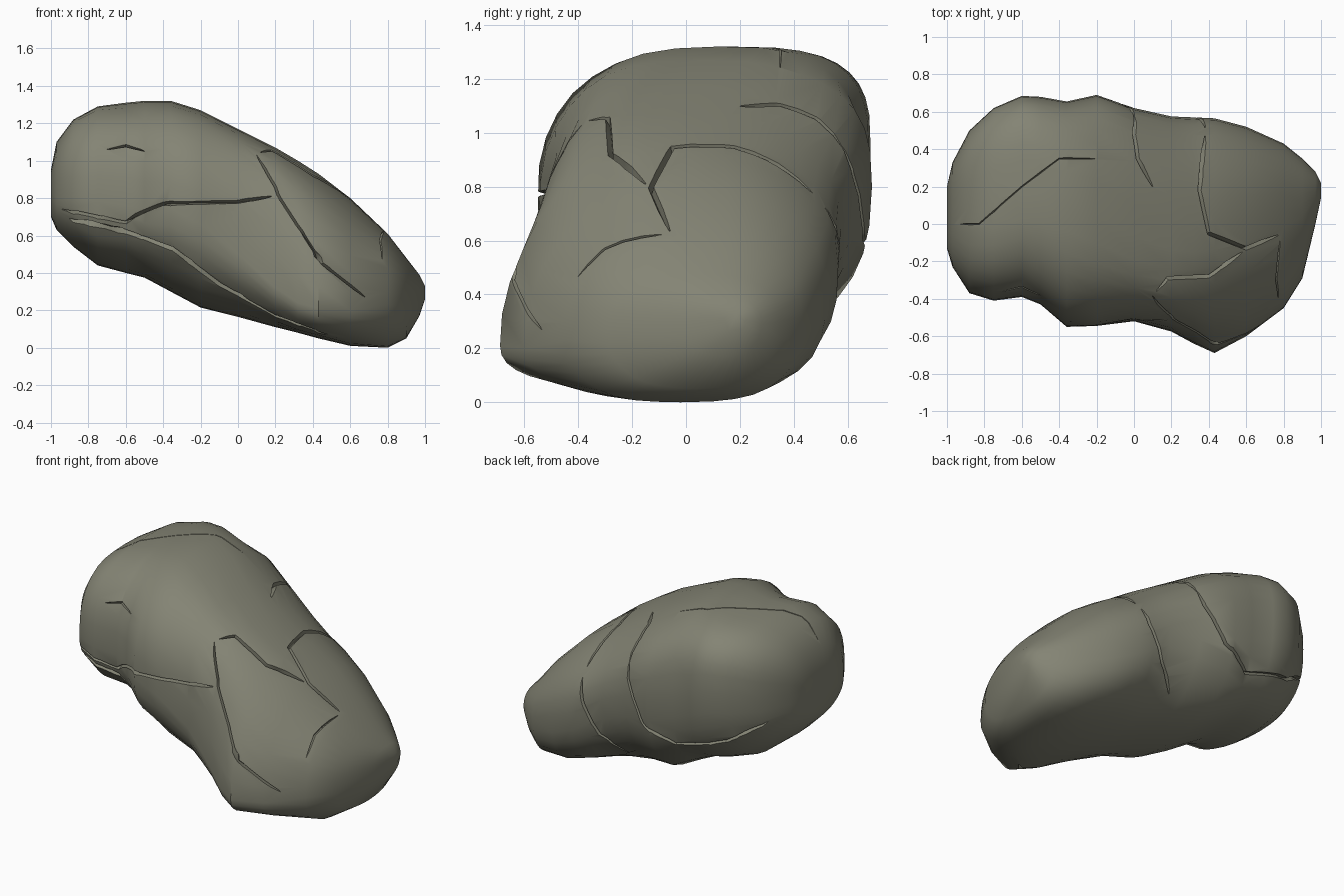
import bpy, bmesh, math
from mathutils import Vector, noise
from mathutils.bvhtree import BVHTree

if "Cube" in bpy.data.objects:
    bpy.data.objects.remove(bpy.data.objects["Cube"])

# Cross-sections along x: x, z bottom, z top, y front, its z, y back, its z, y of ridge
SECTIONS = [
    (-1.0, .70, .95, -.13, .83, .20, .90, .04), (-.97, .63, 1.10, -.23, .80, .33, .90, .08),
    (-.88, .54, 1.22, -.37, .80, .50, .92, .10), (-.75, .44, 1.29, -.41, .78, .62, .95, .13),
    (-.60, .40, 1.31, -.39, .76, .685, .95, .17), (-.50, .375, 1.32, -.43, .74, .68, .90, .16),
    (-.36, .30, 1.32, -.55, .74, .655, .85, .12), (-.20, .215, 1.27, -.545, .66, .69, .80, .05),
    (0, .165, 1.17, -.52, .50, .62, .75, -.06), (.20, .11, 1.07, -.575, .32, .575, .65, -.14),
    (.32, .08, 1.0, -.64, .24, .57, .58, -.15), (.43, .05, .93, -.69, .21, .565, .50, -.14),
    (.60, .01, .80, -.60, .20, .52, .42, -.10), (.80, 0, .61, -.45, .23, .43, .32, -.02),
    (.90, .05, .48, -.29, .26, .35, .30, .04), (.97, .17, .39, 0, .28, .28, .29, .14),
    (1.0, .26, .33, .14, .30, .22, .30, .18)]
N = 36


def ramp(x, knots):
    """Linear interpolation through (x, value) knots."""
    for (a, u), (b, v) in zip(knots, knots[1:]):
        if x <= b:
            return u + (v - u) * max(0, (x - a) / (b - a))
    return knots[-1][1]


# Roundness of each quarter of the section (small = boxy, 1 = ellipse)
FRONT_TOP = [(-1, .74), (-.5, .76), (-.36, .82), (0, .72), (.2, .82), (.4, 1.04), (.7, 1.04), (1, .9)]
BACK_TOP = [(-1, .65), (-.5, .64), (0, .78), (.3, .86), (.7, .84), (1, .85)]
FRONT_LOW = [(-1, .88), (-.3, .92), (.1, 1.0), (.43, .88), (1, .88)]
BACK_LOW = [(-1, .8), (.2, .8), (.6, .73), (1, .8)]

bm = bmesh.new()
rings = []
for i, (x, zb, zt, yf, zf, yb, zk, mid) in enumerate(SECTIONS):
    ring = []
    for k in range(N):
        a = 2 * math.pi * k / N
        c, s = math.cos(a), math.sin(a)
        if c > 0:
            p = ramp(x, BACK_TOP if s > 0 else BACK_LOW)
        else:
            p = ramp(x, FRONT_TOP if s > 0 else FRONT_LOW)
        c1, s1 = abs(c) ** p, abs(s) ** p
        ye, ze = (yb, zk) if c > 0 else (yf, zf)
        z = ze + ((zt if s > 0 else zb) - ze) * s1
        v = Vector((x, mid + (ye - mid) * c1, z))
        if 0 < i < len(SECTIONS) - 1:      # gentle unevenness, kept inside the outline
            d = .018 * noise.noise(v * 3.1) * min(1, 4 * abs(c * s) ** 1.5)
            v += Vector((0, c, s)) * d
        ring.append(bm.verts.new(v))
    rings.append(ring)
for a, b in zip(rings, rings[1:]):
    for k in range(N):
        j = (k + 1) % N
        bm.faces.new((a[k], a[j], b[j], b[k]))
bm.faces.new(rings[0])
bm.faces.new(rings[-1])
bmesh.ops.recalc_face_normals(bm, faces=bm.faces)
bm.normal_update()
tree = BVHTree.FromBMesh(bm)

mesh = bpy.data.meshes.new("rock")
bm.to_mesh(mesh)
bm.free()
rock = bpy.data.objects.new("rock", mesh)
bpy.context.collection.objects.link(rock)

# Views used to project crack lines on the surface
VIEWS = {
    "front": (lambda u, v: Vector((u, -3, v)), Vector((0, 1, 0))),
    "back": (lambda u, v: Vector((u, 3, v)), Vector((0, -1, 0))),
    "top": (lambda u, v: Vector((u, v, 3)), Vector((0, 0, -1)))}


def crack(view, pts, width=.012, depth=.035):
    """Wedge-shaped groove following a line projected on the rock."""
    origin, ray = VIEWS[view]
    path = []
    for a, b in zip(pts, pts[1:]):
        a, b = Vector(a), Vector(b)
        n = max(1, int((b - a).length / .07))
        path += [a.lerp(b, k / n) for k in range(n)]
    path.append(Vector(pts[-1]))
    hits = []
    for q in path:
        loc, nor, _, _ = tree.ray_cast(origin(*q), ray)
        if loc:
            hits.append((loc, nor))
    if len(hits) < 2:
        return
    cb = bmesh.new()
    rows = []
    for i, (loc, nor) in enumerate(hits):
        t = hits[min(i + 1, len(hits) - 1)][0] - hits[max(i - 1, 0)][0]
        s = nor.cross(t).normalized()
        taper = .35 if i in (0, len(hits) - 1) else 1
        rows.append([cb.verts.new(loc + nor * .03 + s * width * 1.6 * taper),
                     cb.verts.new(loc + nor * .03 - s * width * 1.6 * taper),
                     cb.verts.new(loc - nor * depth * taper)])
    for a, b in zip(rows, rows[1:]):
        for k in range(3):
            j = (k + 1) % 3
            cb.faces.new((a[k], a[j], b[j], b[k]))
    cb.faces.new(rows[0])
    cb.faces.new(rows[-1])
    bmesh.ops.triangulate(cb, faces=cb.faces)
    bmesh.ops.recalc_face_normals(cb, faces=cb.faces)
    cm = bpy.data.meshes.new("crack_cutter")
    cb.to_mesh(cm)
    cb.free()
    cutter = bpy.data.objects.new("crack_cutter", cm)
    cutter.hide_render = True
    bpy.context.collection.objects.link(cutter)
    mod = rock.modifiers.new("crack", 'BOOLEAN')
    mod.operation, mod.solver, mod.object = 'DIFFERENCE', 'EXACT', cutter
    mod.use_self = True
    bpy.context.view_layer.objects.active = rock
    bpy.ops.object.modifier_apply(modifier=mod.name)
    bpy.data.objects.remove(cutter)


# Front: plate edges, lower ledge, small chip
crack("front", [(-.94, .74), (-.6, .67), (-.5, .73), (-.4, .77), (0, .78), (.18, .81)], .01)
crack("front", [(.1, 1.03), (.2, .86), (.23, .79), (.45, .45), (.68, .27)], .008)
crack("front", [(-.9, .69), (-.6, .62), (-.35, .53), (-.1, .34), (.2, .17), (.48, .07)], .016)
crack("front", [(-.7, 1.06), (-.6, 1.08), (-.5, 1.05)], .01, .025)
# Upper slope: two stepped cracks, the second running on to the front plate
crack("top", [(.0, .58), (0, .48), (.02, .35), (.1, .2)], .012)
crack("top", [(.38, .47), (.36, .3), (.35, .18), (.4, -.05), (.6, -.13), (.77, -.06)], .012)
crack("top", [(.12, -.36), (.18, -.29), (.4, -.28), (.58, -.15)], .012)
crack("top", [(.78, -.09), (.76, -.3), (.77, -.4)], .007, .025)
# Crown
crack("top", [(-.95, 0), (-.83, 0), (-.6, .2), (-.4, .35), (-.2, .35)], .005, .02)
# Back
crack("back", [(.0, .95), (-.02, .85), (-.15, .62), (-.35, .52), (-.7, .62), (-.9, .75)])
crack("back", [(.38, .72), (.35, .6), (.24, .4), (.1, .28)])

# Finish: seat on the ground, smooth shading, colour
zmin = min(v.co.z for v in rock.data.vertices)
for v in rock.data.vertices:
    v.co.z -= zmin
mat = bpy.data.materials.new("stone")
mat.diffuse_color = (.23, .23, .175, 1)
mat.use_nodes = True
mat.node_tree.nodes["Principled BSDF"].inputs["Base Color"].default_value = mat.diffuse_color
rock.data.materials.clear()
rock.data.materials.append(mat)
for p in rock.data.polygons:
    p.material_index = 0
bpy.ops.object.select_all(action='DESELECT')
rock.select_set(True)
bpy.context.view_layer.objects.active = rock
bpy.ops.object.shade_smooth_by_angle(angle=math.radians(48))
